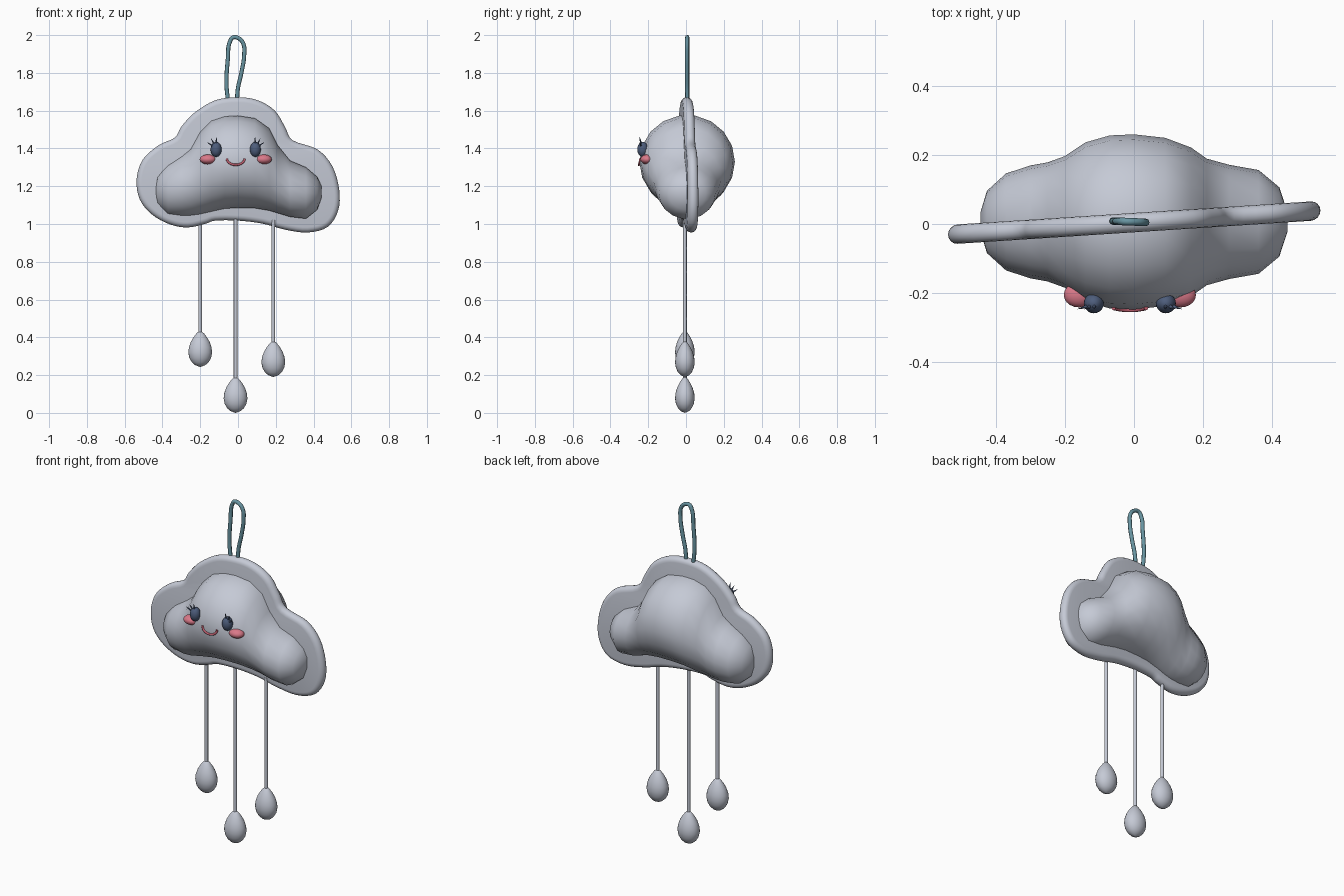
import bpy, bmesh, math
from mathutils import Vector, Matrix

if "Cube" in bpy.data.objects:
    bpy.data.objects.remove(bpy.data.objects["Cube"])


def material(name, rgb):
    m = bpy.data.materials.new(name)
    m.diffuse_color = (*rgb, 1)
    m.use_nodes = True
    m.node_tree.nodes["Principled BSDF"].inputs["Base Color"].default_value = m.diffuse_color
    return m


CLOUD = material("cloud_grey", (0.56, 0.59, 0.67))
PINK = material("cheek_pink", (0.70, 0.19, 0.25))
ROSE = material("mouth_rose", (0.55, 0.12, 0.17))
NAVY = material("eye_navy", (0.075, 0.11, 0.20))
TEAL = material("cord_teal", (0.14, 0.30, 0.36))


def finish(ob, mat, angle=60):
    ob.data.materials.append(mat)
    bpy.ops.object.select_all(action='DESELECT')
    ob.select_set(True)
    bpy.context.view_layer.objects.active = ob
    if ob.type == 'CURVE':
        bpy.ops.object.convert(target='MESH')
        ob = bpy.context.view_layer.objects.active
    bpy.ops.object.shade_smooth_by_angle(angle=math.radians(angle))
    return ob


def mesh_object(name, bm, mat, angle=60):
    bmesh.ops.recalc_face_normals(bm, faces=bm.faces)
    me = bpy.data.meshes.new(name)
    bm.to_mesh(me)
    bm.free()
    ob = bpy.data.objects.new(name, me)
    bpy.context.collection.objects.link(ob)
    return finish(ob, mat, angle)


def loft(name, rings, mat, angle=60):
    """Skin closed rings of points and cap both ends."""
    bm = bmesh.new()
    loops = [[bm.verts.new(p) for p in r] for r in rings]
    n = len(loops[0])
    for a, b in zip(loops, loops[1:]):
        for i in range(n):
            bm.faces.new((a[i], a[(i + 1) % n], b[(i + 1) % n], b[i]))
    bm.faces.new(loops[0])
    bm.faces.new(loops[-1])
    return mesh_object(name, bm, mat, angle)


def ellipsoid(name, centre, radii, mat):
    bm = bmesh.new()
    bmesh.ops.create_uvsphere(bm, u_segments=20, v_segments=12, radius=1,
                              matrix=Matrix.Translation(centre) @ Matrix.Diagonal((*radii, 1)))
    return mesh_object(name, bm, mat)


def tube(name, points, radius, mat):
    cu = bpy.data.curves.new(name, 'CURVE')
    cu.dimensions = '3D'
    cu.bevel_depth = radius
    cu.bevel_resolution = 2
    cu.resolution_u = 5
    cu.use_fill_caps = True
    sp = cu.splines.new('BEZIER')
    sp.bezier_points.add(len(points) - 1)
    for bp, p in zip(sp.bezier_points, points):
        bp.co = p
        bp.handle_left_type = bp.handle_right_type = 'AUTO'
    ob = bpy.data.objects.new(name, cu)
    bpy.context.collection.objects.link(ob)
    return finish(ob, mat)


def circle(n):
    return [(math.cos(2 * math.pi * i / n), math.sin(2 * math.pi * i / n)) for i in range(n)]


# Puffy cloud body: cross-sections along x (x, bottom z, top z, half depth)
sections = [(-0.443, 1.15, 1.20, 0.03), (-0.425, 1.09, 1.27, 0.09), (-0.37, 1.042, 1.322, 0.14),
            (-0.30, 1.035, 1.365, 0.163), (-0.25, 1.037, 1.405, 0.172), (-0.20, 1.045, 1.495, 0.19),
            (-0.14, 1.063, 1.55, 0.23), (-0.07, 1.078, 1.573, 0.25), (0.0, 1.082, 1.577, 0.253),
            (0.09, 1.08, 1.563, 0.243), (0.165, 1.068, 1.51, 0.215), (0.21, 1.055, 1.42, 0.183),
            (0.275, 1.036, 1.338, 0.165), (0.36, 1.026, 1.302, 0.15), (0.42, 1.075, 1.25, 0.10),
            (0.443, 1.14, 1.20, 0.03)]
loft("cloud_body", [[(x, 0.006 + d * c, (b + t) / 2 + (t - b) / 2 * s) for c, s in circle(18)]
                    for x, b, t, d in sections], CLOUD, 80)

# Flat rounded rim around the cloud, turned slightly about z
outline = [(0.0, 1.671), (-0.12, 1.655), (-0.23, 1.59), (-0.30, 1.515), (-0.335, 1.457),
           (-0.42, 1.417), (-0.505, 1.34), (-0.537, 1.235), (-0.52, 1.13), (-0.455, 1.05),
           (-0.36, 0.998), (-0.265, 0.982), (-0.17, 1.002), (-0.12, 1.018), (0.0, 1.018),
           (0.13, 1.002), (0.25, 0.97), (0.37, 0.955), (0.475, 0.985), (0.53, 1.07),
           (0.536, 1.18), (0.50, 1.305), (0.42, 1.395), (0.29, 1.443), (0.25, 1.512),
           (0.195, 1.60), (0.105, 1.655)]
n = len(outline)
P = [Vector(p) for p in outline]
smooth = []
for i in range(n):
    a, b, c, d = (P[(i + k) % n] for k in (-1, 0, 1, 2))
    for t in (0, 0.25, 0.5, 0.75):
        smooth.append(0.5 * (2 * b + (c - a) * t + (2 * a - 5 * b + 4 * c - d) * t * t
                             + (3 * b - a - 3 * c + d) * t ** 3))
rings = []
for k in range(9):
    ang = math.pi * (k / 8 - 0.5)
    inset, y = 0.028 * (1 - math.cos(ang)), 0.028 * math.sin(ang)
    ring = []
    for i, p in enumerate(smooth):
        tan = (smooth[(i + 1) % len(smooth)] - smooth[i - 1]).normalized()
        q = p + Vector((-tan.y, tan.x)) * inset
        ring.append((q.x, y + 0.065 * q.x + 0.004, q.y))
    rings.append(ring)
loft("cloud_rim", rings, CLOUD, 50)

# Hanging strings with egg-shaped drops (x, drop bottom, string top)
egg = [(0.0, 0.004), (0.05, 0.42), (0.13, 0.70), (0.25, 0.91), (0.40, 1.0), (0.55, 0.95),
       (0.70, 0.79), (0.83, 0.56), (0.93, 0.33), (0.98, 0.17), (1.0, 0.02)]
for side, x, z, top in (("left", -0.20, 0.243, 1.03), ("middle", -0.013, 0.0, 1.06),
                        ("right", 0.187, 0.19, 1.02)):
    tube(side + "_string", [(x, -0.006, z + 0.17), (x, -0.006, top)], 0.010, CLOUD)
    loft(side + "_drop", [[(x + 0.063 * r * c, -0.006 + 0.052 * r * s, z + 0.19 * h)
                           for c, s in circle(24)] for h, r in egg], CLOUD)

# Hanging loop of cord
loop = [(-0.053, 1.65), (-0.061, 1.74), (-0.054, 1.87), (-0.040, 1.972), (-0.025, 1.988),
        (0.005, 1.982), (0.028, 1.955), (0.033, 1.90), (0.018, 1.80), (0.0, 1.72), (-0.006, 1.65)]
tube("hanging_loop", [(x, 0.006 - 0.04 * x, z) for x, z in loop], 0.011, TEAL)

# Face: eyes with lashes, cheeks and smile
MID = -0.012
for side, s in (("left", -1), ("right", 1)):
    eye = Vector((MID + s * 0.104, -0.229, 1.395))
    ellipsoid(side + "_eye", eye, (0.029, 0.029, 0.040), NAVY)
    ellipsoid(side + "_cheek", (MID + s * 0.147, -0.205, 1.342), (0.044, 0.036, 0.026), PINK)
    bm = bmesh.new()
    for deg in (35, 62, 92):
        a = math.radians(deg)
        way = Vector((s * math.cos(a), -0.25, math.sin(a))).normalized()
        base = eye + Vector((s * 0.021 * math.cos(a), -0.008, 0.030 * math.sin(a)))
        bmesh.ops.create_cone(bm, cap_ends=True, segments=8, radius1=0.007, radius2=0.0005, depth=0.042,
                              matrix=Matrix.Translation(base + way * 0.016)
                              @ way.to_track_quat('Z', 'Y').to_matrix().to_4x4())
    mesh_object(side + "_lashes", bm, NAVY)

smile = [(MID + 0.047 * math.sin(a), -0.249 + 0.006 * math.sin(a) ** 2, 1.347 - 0.034 * math.cos(a))
         for a in (math.pi * k / 12 for k in range(-6, 7))]
tube("smile", smile, 0.006, ROSE)
